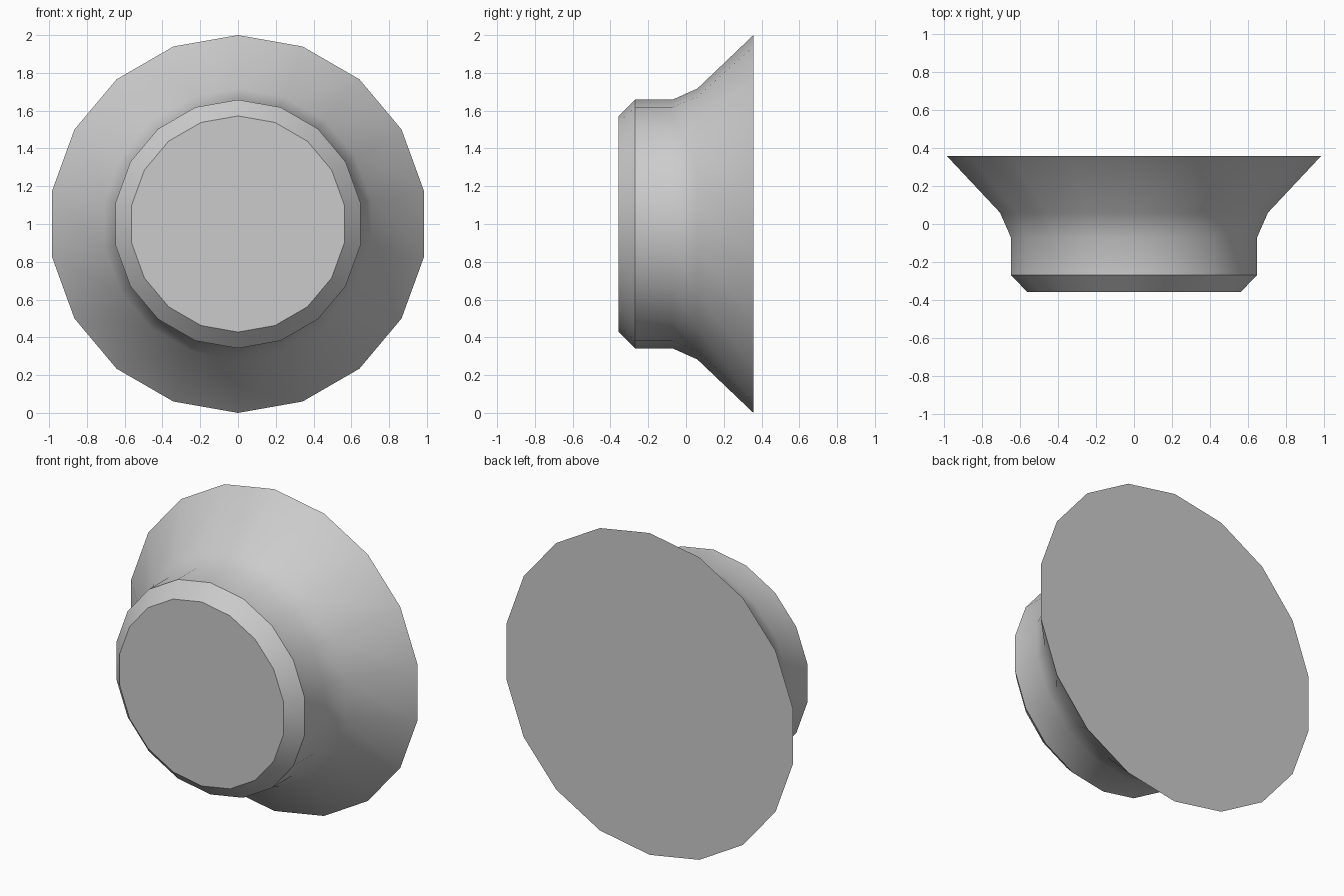
import bpy, bmesh, math

if "Cube" in bpy.data.objects:
    bpy.data.objects.remove(bpy.data.objects["Cube"])

SIDES = 18
# (radius, y) from the narrow front to the wide back
PROFILE = [(0.572, -0.357), (0.658, -0.27), (0.658, -0.072),
           (0.717, 0.06), (1.0, 0.357)]

grey = bpy.data.materials.new("grey")
grey.diffuse_color = (0.6, 0.6, 0.6, 1)
grey.use_nodes = True
grey.node_tree.nodes["Principled BSDF"].inputs["Base Color"].default_value = grey.diffuse_color

# Flared knob: rings of the profile bridged along y
bm = bmesh.new()
rings = []
for r, y in PROFILE:
    rings.append([bm.verts.new((r * math.sin(a), y, 1 + r * math.cos(a)))
                  for a in (2 * math.pi * i / SIDES for i in range(SIDES))])
for a, b in zip(rings, rings[1:]):
    for i in range(SIDES):
        j = (i + 1) % SIDES
        bm.faces.new((a[i], a[j], b[j], b[i]))

# Flat front and back caps
bm.faces.new(rings[0])
bm.faces.new(rings[-1])
bmesh.ops.recalc_face_normals(bm, faces=bm.faces)

mesh = bpy.data.meshes.new("flared_knob")
bm.to_mesh(mesh)
bm.free()
mesh.materials.append(grey)
knob = bpy.data.objects.new("flared_knob", mesh)
bpy.context.collection.objects.link(knob)

# Smooth sides, sharp bevel and cap edges
bpy.context.view_layer.objects.active = knob
knob.select_set(True)
bpy.ops.object.shade_smooth_by_angle(angle=math.radians(32))
